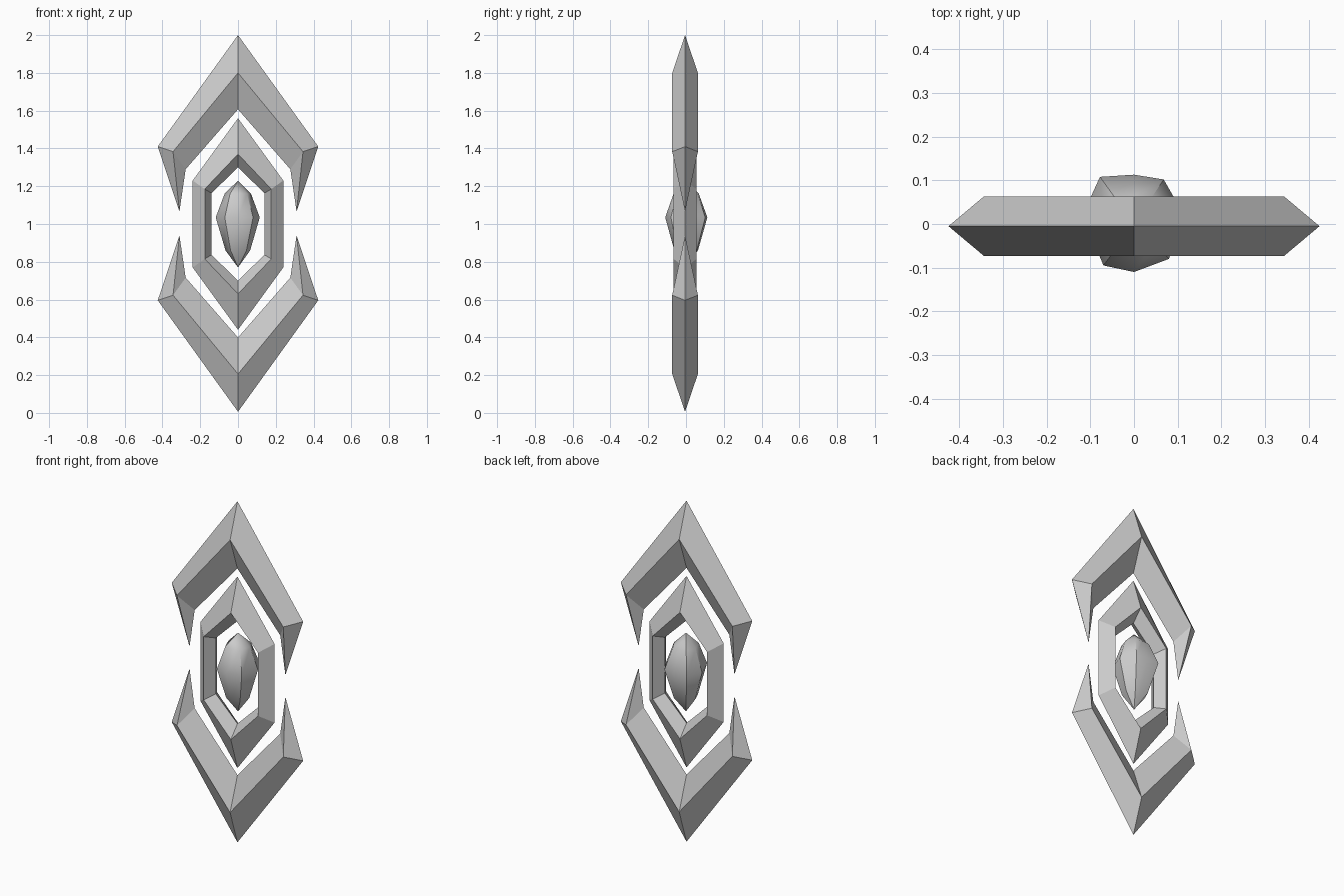
import bpy, math

if "Cube" in bpy.data.objects:
    bpy.data.objects.remove(bpy.data.objects["Cube"])

YC = -0.005  # mid plane of the frame parts


def add_mesh(name, verts, faces):
    me = bpy.data.meshes.new(name)
    me.from_pydata(verts, [], faces)
    me.validate()
    ob = bpy.data.objects.new(name, me)
    bpy.context.collection.objects.link(ob)
    return ob


def diamond_band(name, outer, mid, inner, depth, closed, tips=()):
    """Sweep a four-cornered section (outer, front, inner, back) along a path."""
    verts, faces, n = [], [], len(outer)
    for o, m, i in zip(outer, mid, inner):
        verts += [(o[0], YC, o[1]), (m[0], YC - depth, m[1]),
                  (i[0], YC, i[1]), (m[0], YC + depth, m[1])]
    for s in range(n if closed else n - 1):
        a, b = 4 * s, 4 * ((s + 1) % n)
        for k in range(4):
            j = (k + 1) % 4
            faces.append((a + k, a + j, b + j, b + k))
    # pointed ends
    for tip, s in zip(tips, (0, n - 1)):
        verts.append((tip[0], YC, tip[1]))
        t = len(verts) - 1
        for k in range(4):
            a, b = 4 * s + k, 4 * s + (k + 1) % 4
            faces.append((t, b, a) if s == 0 else (t, a, b))
    return add_mesh(name, verts, faces)


# outer chevrons, upper and lower
def chevron(name, f):
    row = lambda x, z, apex: [(-x, f(z)), (0, f(apex)), (x, f(z))]
    return diamond_band(name, row(.425, 1.41, 2.0), row(.344, 1.383, 1.80),
                        row(.277, 1.29, 1.607), .068, False,
                        [(-.31, f(1.067)), (.31, f(1.067))])


objs = [chevron("upper_chevron", lambda z: z),
        chevron("lower_chevron", lambda z: 2.006 - z)]


# hexagonal ring
def hexagon(x, z, apex):
    return [(0, 1 + apex), (x, 1 + z), (x, 1 - z),
            (0, 1 - apex), (-x, 1 - z), (-x, 1 + z)]


objs.append(diamond_band("hexagon_ring", hexagon(.24, .23, .56),
                         hexagon(.176, .185, .37), hexagon(.14, .163, .30),
                         .061, True))

# faceted gem in the centre
girdle = [(.115, .02), (.068, .102), (0, .113), (-.078, .108),
          (-.118, .02), (-.07, -.095), (0, -.11), (.08, -.08)]
verts, faces, n = [], [], len(girdle)
for scale, z in ((.56, .86), (1, 1.035), (.60, 1.16)):
    verts += [(x * scale, y * scale, z) for x, y in girdle]
verts += [(0, 0, .77), (0, 0, 1.23)]
for k in range(n):
    j = (k + 1) % n
    for r in (0, n):
        faces.append((r + k, r + j, r + n + j, r + n + k))
    faces.append((3 * n, j, k))
    faces.append((3 * n + 1, 2 * n + k, 2 * n + j))
objs.append(add_mesh("centre_gem", verts, faces))

# consistent outward normals
import bmesh
for ob in objs:
    bm = bmesh.new()
    bm.from_mesh(ob.data)
    bmesh.ops.recalc_face_normals(bm, faces=bm.faces)
    bm.to_mesh(ob.data)
    bm.free()

# soften only the shallow gem facets
gem = objs[-1]
bpy.context.view_layer.objects.active = gem
gem.select_set(True)
bpy.ops.object.shade_smooth_by_angle(angle=math.radians(40))
